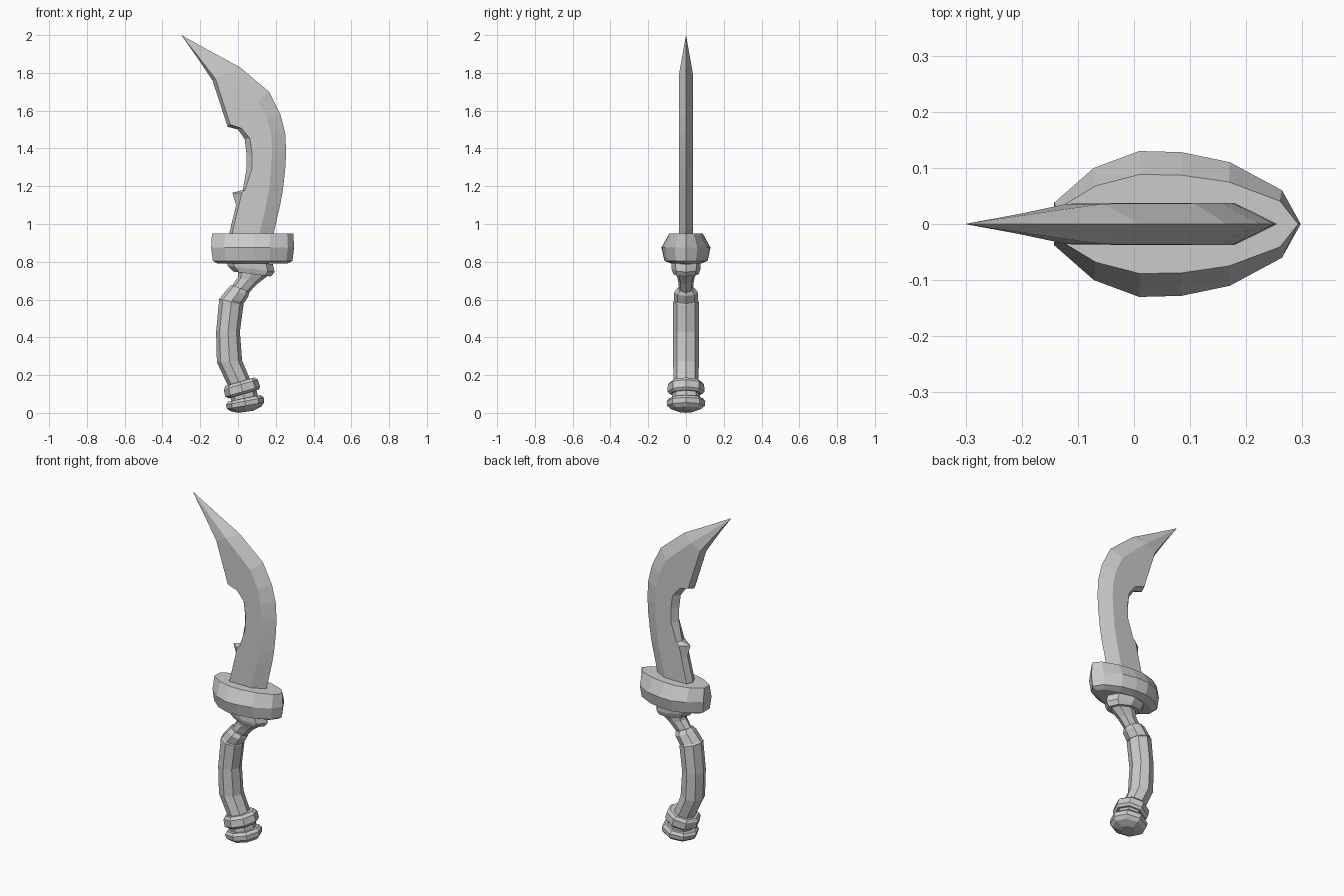
import bpy, bmesh
from math import sin, cos, pi
from mathutils import Vector


def loft(name, rings):
    """Skin a closed flat-shaded solid over rings with equal point counts."""
    bm = bmesh.new()
    vr = [[bm.verts.new(p) for p in ring] for ring in rings]
    n = len(vr[0])
    for a, b in zip(vr, vr[1:]):
        for i in range(n):
            j = (i + 1) % n
            bm.faces.new((a[i], a[j], b[j], b[i]))
    bm.faces.new(vr[0])
    bm.faces.new(vr[-1])
    bmesh.ops.remove_doubles(bm, verts=bm.verts, dist=1e-4)
    bmesh.ops.recalc_face_normals(bm, faces=bm.faces)
    me = bpy.data.meshes.new(name)
    bm.to_mesh(me)
    bm.free()
    ob = bpy.data.objects.new(name, me)
    bpy.context.collection.objects.link(ob)
    return ob


def octagon(x, z, rx, ry, tilt):
    """Eight-sided ring, tilted in the xz plane."""
    out = []
    for i in range(8):
        t = i * pi / 4
        u = rx * cos(t)
        out.append((x + u * cos(tilt), ry * sin(t), z + u * sin(tilt)))
    return out


def turned(name, sections):
    return loft(name, [octagon(*s) for s in sections])


# Blade: outer edge xz, inner edge xz, half thickness, inner bevel width
stations = [
    (.175, .88, -.045, .88, .037, .012),
    (.19, .955, -.045, .955, .037, .015),
    (.225, 1.11, -.01, 1.10, .037, .015),
    (.235, 1.165, -.03, 1.165, .037, .05),
    (.24, 1.20, .025, 1.18, .037, .012),
    (.25, 1.29, .045, 1.29, .037, .028),
    (.255, 1.38, .045, 1.37, .037, .03),
    (.25, 1.48, .035, 1.45, .037, .028),
    (.225, 1.58, .0, 1.50, .037, .02),
    (.165, 1.70, -.055, 1.515, .037, .018),
    (.01, 1.83, -.135, 1.76, .036, .018),
    (-.165, 1.925, -.215, 1.88, .017, .008),
    (-.298, 1.999, -.299, 1.998, .0005, .0002),
]
rings = []
for ox, oz, ix, iz, h, bevel in stations:
    o, i = Vector((ox, 0, oz)), Vector((ix, 0, iz))
    d = i - o
    ridge = o + d * min(.075 / d.length, .45)
    back = i - d.normalized() * bevel
    y = Vector((0, h, 0))
    rings.append([o, ridge + y, back + y, i, back - y, ridge - y])
loft("blade", rings)

# Guard: mirrored half outline stacked in chamfered layers
half = [(.295, 0), (.262, .06), (.17, .11), (.085, .128), (.01, .13),
        (-.07, .10), (-.14, .038)]
outline = half + [(x, -y) for x, y in reversed(half[1:])]


def guard_ring(z, sx, sy):
    return [(.075 + (x - .075) * sx, y * sy, z) for x, y in outline]


loft("guard", [guard_ring(.79, .85, .6), guard_ring(.805, .97, .88),
               guard_ring(.875, 1.01, 1), guard_ring(.95, .99, .68)])

# Tilted collar under the guard
turned("collar", [(.075, .735, .10, .068, -.13), (.07, .762, .125, .076, -.13),
                  (.06, .80, .125, .078, -.1)])

# Neck and upper band
turned("neck", [(.08, .75, .085, .055, -.25), (.05, .70, .053, .042, -.38),
                (.01, .65, .048, .036, -.38)])
turned("upper_band", [(.012, .66, .05, .046, -.38), (.002, .64, .058, .062, -.38),
                      (-.032, .595, .064, .064, -.25)])

# Curved grip
turned("grip", [(-.03, .60, .055, .055, -.25), (-.035, .588, .066, .068, -.22),
                (-.053, .43, .063, .068, 0), (-.045, .272, .067, .068, .06),
                (.015, .14, .06, .066, .38)])

# Pommel: ring, recessed spacer and rounded end
turned("pommel_ring", [(.01, .165, .08, .082, .28), (.015, .15, .094, .096, .28),
                       (.025, .112, .096, .098, .28), (.03, .10, .082, .085, .28)])
turned("pommel_spacer", [(.025, .12, .072, .075, .28), (.04, .05, .072, .075, .2)])
turned("pommel_end", [(.033, .077, .088, .09, .2), (.036, .062, .102, .102, .2),
                      (.04, .038, .1, .1, .17), (.044, .021, .082, .08, .16),
                      (.042, .006, .04, .04, .14)])
